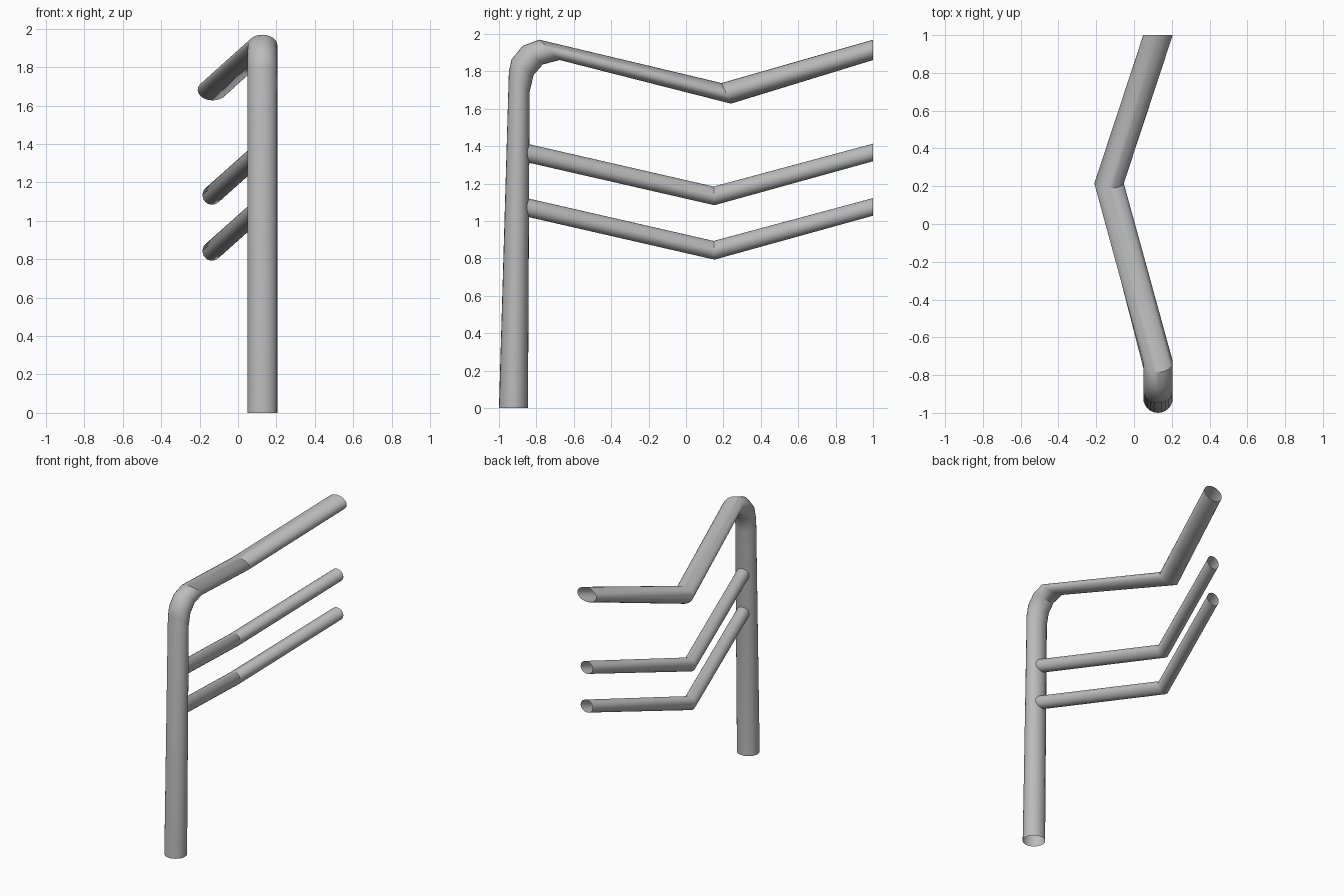
import bpy, bmesh, math
from mathutils import Vector

cube = bpy.data.objects.get("Cube")
if cube:
    bpy.data.objects.remove(cube)

SIDES = 24

metal = bpy.data.materials.new("grey_metal")
metal.use_nodes = True
grey = (0.5, 0.5, 0.5, 1)
metal.diffuse_color = grey
metal.node_tree.nodes["Principled BSDF"].inputs["Base Color"].default_value = grey


def open_tube(name, half_width, sections):
    """Skin an open tube; each section is (x, outer (y, z), inner (y, z))."""
    bm = bmesh.new()
    rings = []
    for x, outer, inner in sections:
        top, bottom = Vector((x, *outer)), Vector((x, *inner))
        centre, up = (top + bottom) / 2, (top - bottom) / 2
        side = Vector((half_width, 0, 0))
        angles = [math.tau * i / SIDES for i in range(SIDES)]
        rings.append([bm.verts.new(centre + side * math.cos(a) + up * math.sin(a))
                      for a in angles])
    for r, s in zip(rings, rings[1:]):
        for i in range(SIDES):
            j = (i + 1) % SIDES
            bm.faces.new((r[i], s[i], s[j], r[j]))
    mesh = bpy.data.meshes.new(name)
    bm.to_mesh(mesh)
    bm.free()
    mesh.materials.append(metal)
    obj = bpy.data.objects.new(name, mesh)
    bpy.context.collection.objects.link(obj)
    bpy.ops.object.select_all(action="DESELECT")
    obj.select_set(True)
    bpy.context.view_layer.objects.active = obj
    bpy.ops.object.shade_smooth_by_angle(angle=math.radians(30))
    return obj


# Post that curves over into the kinked handrail
POST_X = 0.127
open_tube("post_and_handrail", 0.078, [
    (POST_X, (-1.0, 0), (-0.845, 0)),
    (POST_X, (-0.947, 1.80), (-0.836, 1.69)),
    (POST_X, (-0.932, 1.865), (-0.815, 1.78)),
    (POST_X, (-0.873, 1.936), (-0.765, 1.837)),
    (POST_X, (-0.785, 1.969), (-0.675, 1.86)),
    (-0.132, (0.19, 1.737), (0.24, 1.627)),
    (POST_X, (1.0, 1.969), (1.0, 1.86)),
])

# Two thinner rails below, parallel to the handrail
for name, z in (("upper_rail", 1.365), ("lower_rail", 1.074)):
    open_tube(name, 0.05, [
        (POST_X, (-0.87, z + 0.052), (-0.87, z - 0.047)),
        (-0.135, (0.148, z - 0.181), (0.152, z - 0.281)),
        (POST_X, (1.0, z + 0.048), (1.0, z - 0.046)),
    ])
